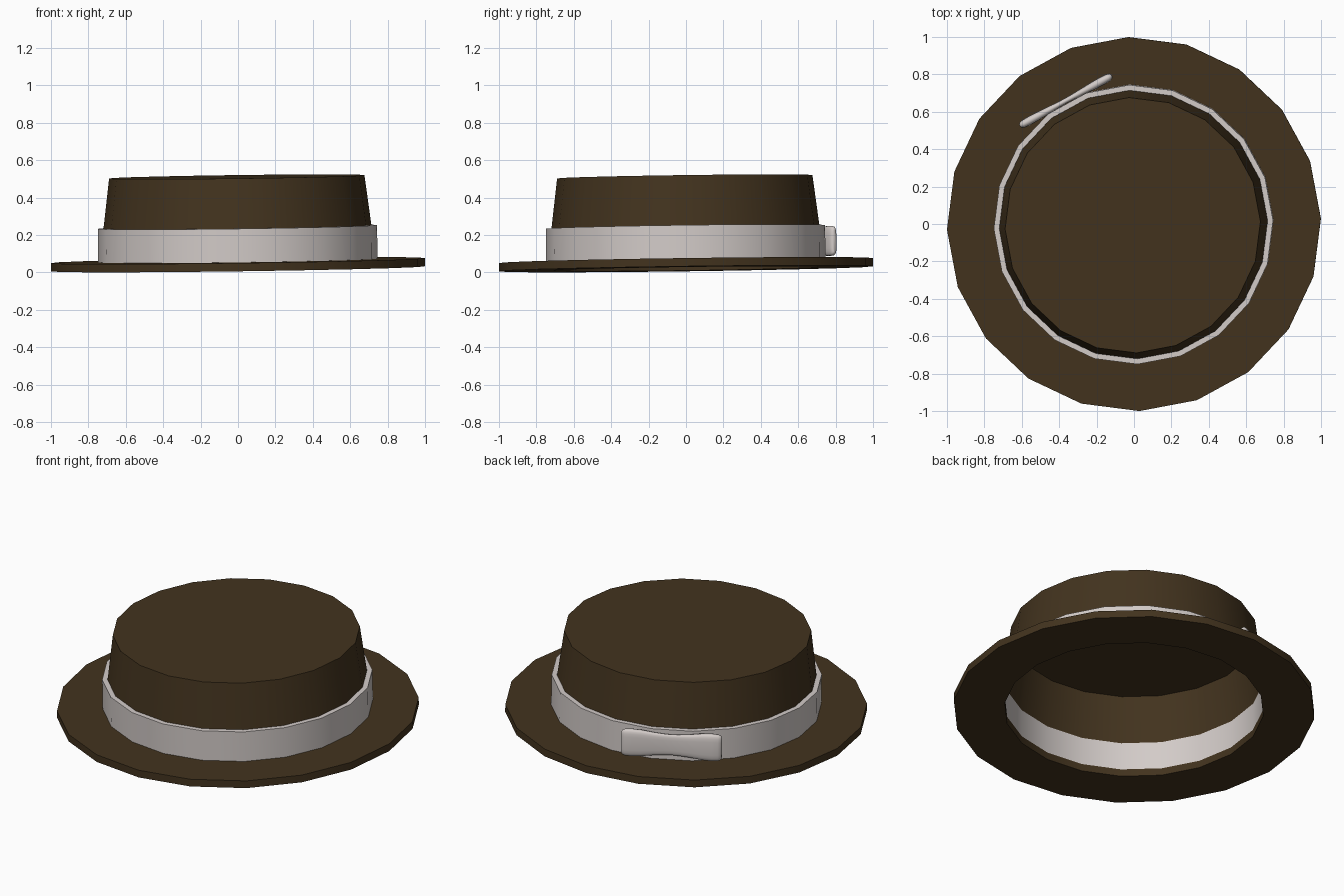
import bpy, bmesh, math
from mathutils import Matrix

if "Cube" in bpy.data.objects:
    bpy.data.objects.remove(bpy.data.objects["Cube"])

SIDES = 20
OFFSET = math.radians(1.7)
# the whole hat leans very slightly
TILT = (Matrix.Translation((0, 0, 0.019)) @ Matrix.Rotation(0.0135, 4, 'X')
        @ Matrix.Rotation(-0.0135, 4, 'Y'))


def material(name, rgb):
    m = bpy.data.materials.new(name)
    m.diffuse_color = (*rgb, 1)
    m.use_nodes = True
    m.node_tree.nodes["Principled BSDF"].inputs["Base Color"].default_value = m.diffuse_color
    return m


def finish(bm, name, mat, angle=30):
    bm.transform(TILT)
    bmesh.ops.recalc_face_normals(bm, faces=bm.faces)
    me = bpy.data.meshes.new(name)
    bm.to_mesh(me)
    bm.free()
    ob = bpy.data.objects.new(name, me)
    bpy.context.collection.objects.link(ob)
    me.materials.append(mat)
    bpy.ops.object.select_all(action='DESELECT')
    ob.select_set(True)
    bpy.context.view_layer.objects.active = ob
    bpy.ops.object.shade_smooth_by_angle(angle=math.radians(angle))
    return ob


def bridge(bm, a, b):
    n = len(a)
    for i in range(n):
        bm.faces.new((a[i], a[(i + 1) % n], b[(i + 1) % n], b[i]))


def lathe(name, profile, mat, closed=True):
    """Spin (radius, z) points; an open profile gets a cap on its last loop."""
    bm = bmesh.new()
    loops = []
    for r, z in profile:
        angles = [OFFSET + i * math.tau / SIDES for i in range(SIDES)]
        loops.append([bm.verts.new((r * math.cos(a), r * math.sin(a), z)) for a in angles])
    for a, b in zip(loops, loops[1:]):
        bridge(bm, a, b)
    if closed:
        bridge(bm, loops[-1], loops[0])
    else:
        bm.faces.new(loops[-1])
    return finish(bm, name, mat)


brown = material("brown_felt", (0.055, 0.033, 0.013))
white = material("ribbon_white", (0.65, 0.60, 0.58))

# flat brim
lathe("brim", [(0.717, 0), (1.0, 0), (1.0, 0.044), (0.717, 0.044)], brown)

# tapered crown, hollow and open below
lathe("crown", [(0.741, 0.03), (0.683, 0.492)], brown, closed=False)

# ribbon band
lathe("band", [(0.718, 0.03), (0.747, 0.03), (0.747, 0.224), (0.718, 0.224)], white)

# pinched bow: rounded cross-sections as (x, half height, half thickness)
half = [(0.04, 0.063, 0.015), (0.10, 0.068, 0.018), (0.17, 0.078, 0.022),
        (0.225, 0.081, 0.023), (0.258, 0.079, 0.021), (0.273, 0.073, 0.016), (0.28, 0.062, 0.008)]
sections = [(-x, h, t) for x, h, t in reversed(half)] + [(0, 0.061, 0.014)] + half
bm = bmesh.new()
loops = []
for x, h, t in sections:
    loop = []
    for i in range(20):
        a = i * math.tau / 20
        c, s = math.cos(a), math.sin(a)
        loop.append(bm.verts.new((x, math.copysign(abs(c) ** 0.6, c) * t,
                                  math.copysign(abs(s) ** 0.6, s) * h)))
    loops.append(loop)
for a, b in zip(loops, loops[1:]):
    bridge(bm, a, b)
bm.faces.new(loops[0])
bm.faces.new(loops[-1])
az = OFFSET + 6.5 * math.tau / SIDES
bm.transform(Matrix.Translation((0.754 * math.cos(az), 0.754 * math.sin(az), 0.141))
             @ Matrix.Rotation(az - math.pi / 2, 4, 'Z'))
finish(bm, "bow", white, 70)
